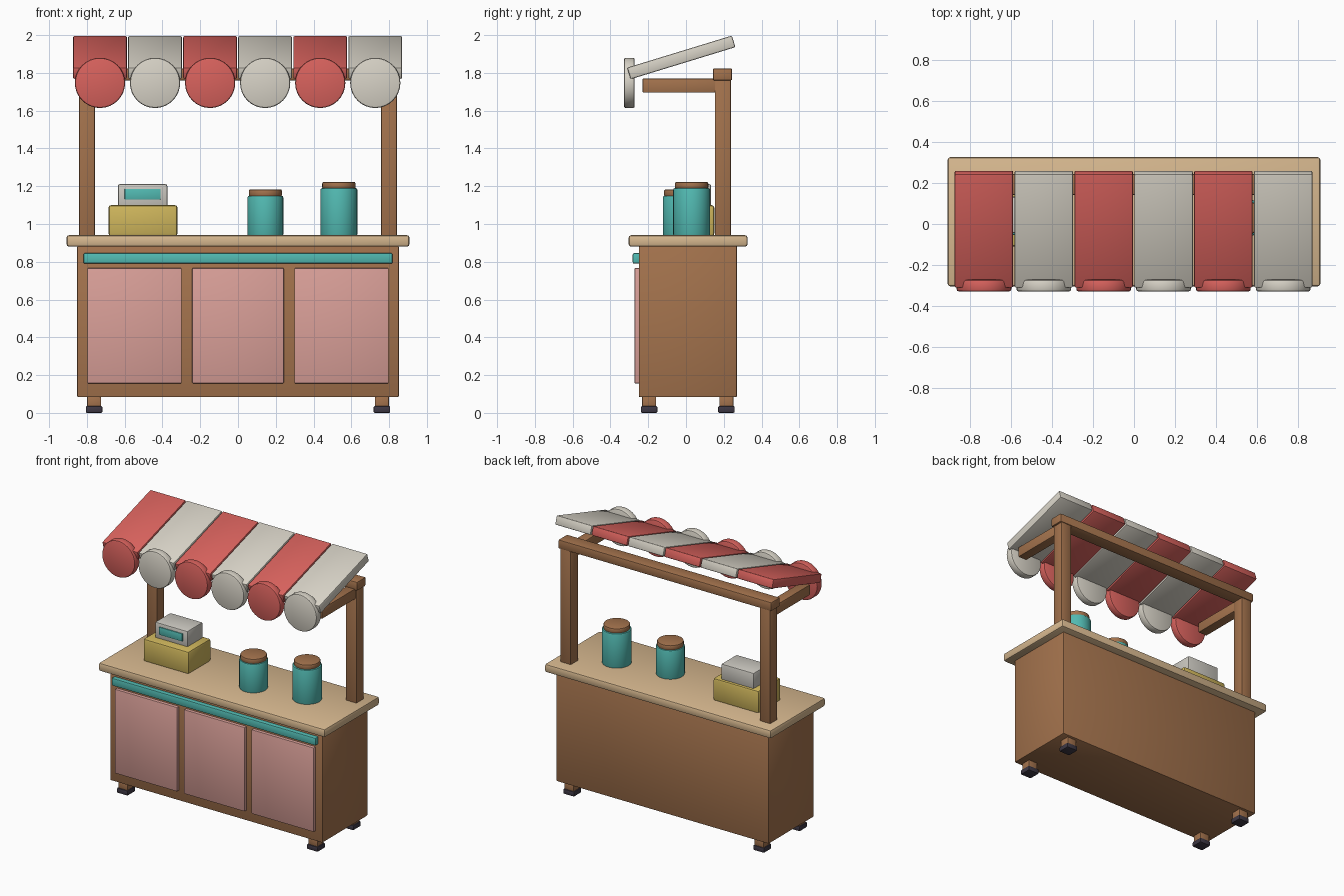
import bpy, bmesh, math
from mathutils import Matrix, Vector

cube = bpy.data.objects.get("Cube")
if cube:
    bpy.data.objects.remove(cube, do_unlink=True)


def material(name, rgb):
    """Flat material from 0-255 sRGB, stored as linear."""
    col = [(c / 255 / 12.92) if c < 11 else ((c / 255 + 0.055) / 1.055) ** 2.4 for c in rgb] + [1]
    m = bpy.data.materials.new(name)
    m.use_nodes = True
    m.diffuse_color = col
    m.node_tree.nodes["Principled BSDF"].inputs["Base Color"].default_value = col
    return m


wood = material("brown wood", (164, 115, 77))
pale = material("pale wood", (215, 184, 143))
red = material("red cloth", (216, 98, 93))
cream = material("cream cloth", (216, 211, 199))
teal = material("teal", (82, 186, 178))
pink = material("pink panel", (217, 159, 152))
yellow = material("mustard yellow", (207, 182, 92))
silver = material("light grey", (204, 201, 193))
dark = material("dark rubber", (62, 56, 68))


def finish(name, bm, mat, bevel, matrix):
    """Round the sharp edges, place the mesh and shade it."""
    sharp = [e for e in bm.edges if e.calc_face_angle(0) > math.radians(40)]
    if bevel:
        bmesh.ops.bevel(bm, geom=sharp, offset=bevel, segments=2, profile=0.5, affect='EDGES')
    mesh = bpy.data.meshes.new(name)
    bm.to_mesh(mesh)
    bm.free()
    mesh.materials.append(mat)
    ob = bpy.data.objects.new(name, mesh)
    ob.matrix_world = matrix
    bpy.context.collection.objects.link(ob)
    bpy.ops.object.select_all(action='DESELECT')
    ob.select_set(True)
    bpy.context.view_layer.objects.active = ob
    bpy.ops.object.shade_smooth_by_angle(angle=math.radians(35))
    return ob


def box(name, x, y, z, mat, bevel=0.008, tilt=0):
    """Box from (min, max) ranges, optionally tilted about x."""
    bm = bmesh.new()
    bmesh.ops.create_cube(bm, size=1)
    bmesh.ops.scale(bm, vec=Vector([r[1] - r[0] for r in (x, y, z)]), verts=bm.verts)
    centre = Vector([sum(r) / 2 for r in (x, y, z)])
    return finish(name, bm, mat, bevel, Matrix.Translation(centre) @ Matrix.Rotation(tilt, 4, 'X'))


def disc(name, centre, radius, depth, mat, bevel, turn=0):
    bm = bmesh.new()
    bmesh.ops.create_cone(bm, cap_ends=True, segments=32, radius1=radius, radius2=radius, depth=depth)
    return finish(name, bm, mat, bevel, Matrix.Translation(centre) @ Matrix.Rotation(turn, 4, 'X'))


def around(c, half):
    return (c - half, c + half)


# Cabinet and worktop
box("cabinet", (-0.852, 0.852), (-0.25, 0.27), (0.083, 0.885), wood)
box("worktop", (-0.908, 0.908), (-0.304, 0.326), (0.88, 0.941), pale, 0.014)
box("front_rail", (-0.818, 0.818), (-0.282, -0.24), (0.79, 0.846), teal)
for i, half in enumerate((0.25, 0.243, 0.25)):
    box(f"front_panel_{i + 1}", around((i - 1) * 0.548, half), (-0.273, -0.24), (0.156, 0.767), pink, 0.006)

# Feet
for side, sx in (("right", -0.762), ("left", 0.762)):
    for end, fy in (("front", -0.195), ("back", 0.214)):
        box(f"{end}_{side}_foot", around(sx, 0.037), around(fy, 0.037), (0.03, 0.09), wood, 0.004)
        box(f"{end}_{side}_foot_pad", around(sx, 0.044), around(fy, 0.044), (0, 0.036), dark, 0.007)

# Posts, top beam and awning arms
for side, sx in (("right", -0.8), ("left", 0.8)):
    box(f"{side}_post", around(sx, 0.042), (0.153, 0.238), (0.93, 1.79), wood, 0.006)
    box(f"{side}_arm", around(sx, 0.036), (-0.23, 0.17), (1.695, 1.77), wood, 0.006)
box("top_beam", (-0.855, 0.855), (0.142, 0.244), (1.76, 1.824), wood, 0.008)

# Striped awning with a round scallop under each strip
for i in range(6):
    cx = (i - 2.5) * 0.2915 - 0.002
    cloth = cream if i % 2 else red
    box(f"awning_strip_{i + 1}", around(cx, 0.1425), around(-0.025, 0.29), around(1.882, 0.032),
        cloth, 0.008, math.radians(17))
    disc(f"awning_scallop_{i + 1}", (cx, -0.3, 1.747), 0.133, 0.057, cloth, 0.01, math.pi / 2)

# Cash register
box("register_base", (-0.686, -0.32), (-0.11, 0.15), (0.935, 1.1), yellow, 0.015)
box("register_top", (-0.636, -0.374), (-0.045, 0.133), (1.09, 1.211), silver, 0.01)
box("register_screen", (-0.6, -0.41), (-0.053, -0.044), (1.13, 1.186), teal, 0.003)

# Jars with lids
for i, (jx, jy, r, top) in enumerate(((0.145, -0.028, 0.095, 1.15), (0.534, 0.03, 0.098, 1.19))):
    disc(f"jar_{i + 1}", (jx, jy, (0.935 + top) / 2), r, top - 0.935, teal, 0.01)
    disc(f"jar_lid_{i + 1}", (jx, jy, top + 0.014), 0.088, 0.038, wood, 0.008)
